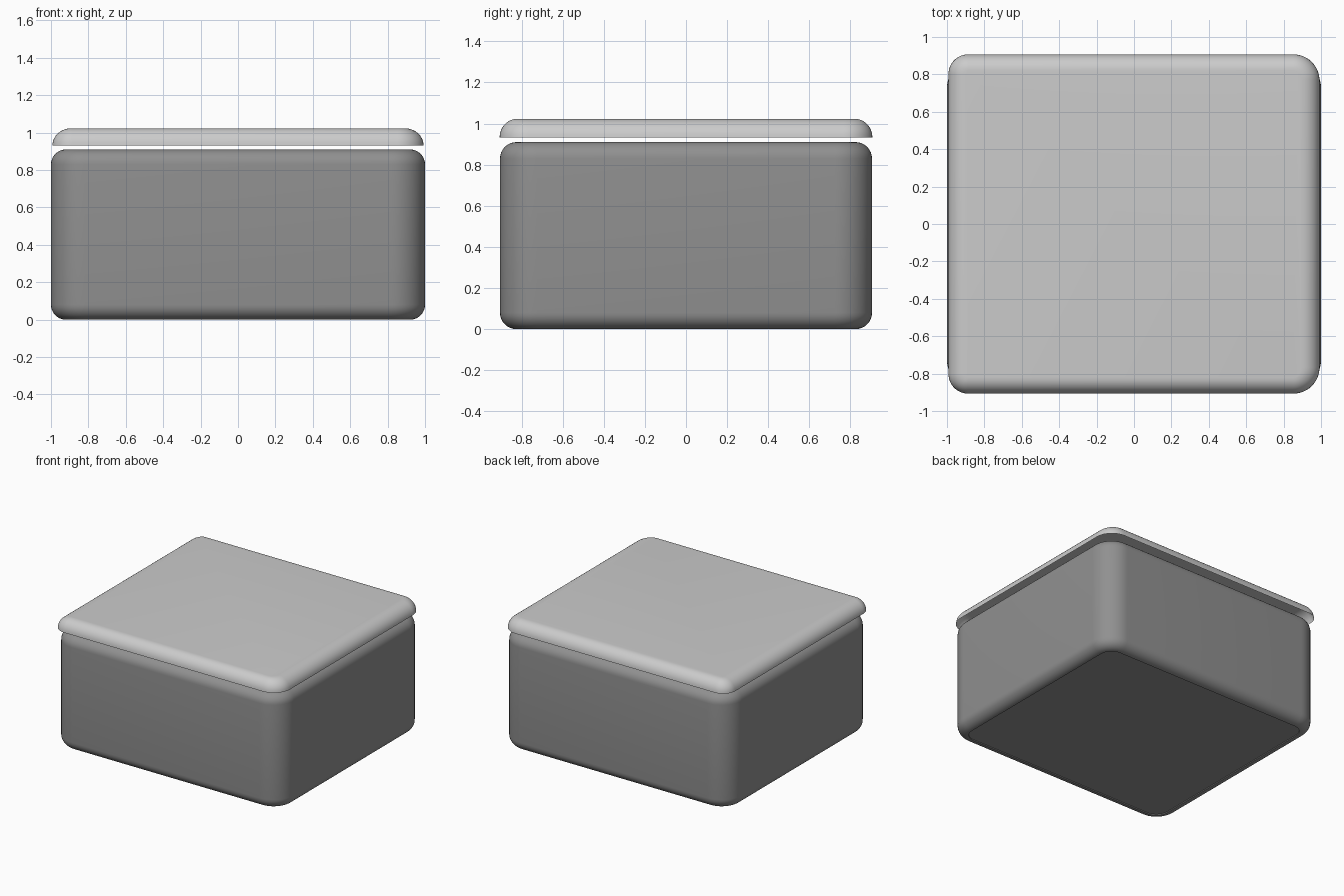
import bpy, bmesh
from math import sin, cos, pi

if "Cube" in bpy.data.objects:
    bpy.data.objects.remove(bpy.data.objects["Cube"])

SEG = 12  # segments per rounded corner


def ring(hx, hy, r_right, r_left, dx, dy):
    """Rounded rectangle outline, inset by dx / dy around fixed corner centres."""
    pts = []
    corners = [(1, 1, r_right), (-1, 1, r_left), (-1, -1, r_left), (1, -1, r_right)]
    for q, (sx, sy, r) in enumerate(corners):
        for i in range(SEG + 1):
            a = (q + i / SEG) * pi / 2
            pts.append((sx * (hx - r) + (r - dx) * cos(a),
                        sy * (hy - r) + (r - dy) * sin(a)))
    return pts


def loft(name, hx, hy, r_right, r_left, profile, floor=True):
    """Stack of rings joined into a solid; profile holds (dx, dy, z)."""
    bm = bmesh.new()
    rings = [[bm.verts.new((x, y, z)) for x, y in ring(hx, hy, r_right, r_left, dx, dy)]
             for dx, dy, z in profile]
    n = len(rings[0])
    for lo, hi in zip(rings, rings[1:]):
        for i in range(n):
            j = (i + 1) % n
            bm.faces.new((lo[i], lo[j], hi[j], hi[i]))
    if floor:
        bm.faces.new(rings[0][::-1])
    bm.faces.new(rings[-1])
    mesh = bpy.data.meshes.new(name)
    bm.to_mesh(mesh)
    bm.free()
    ob = bpy.data.objects.new(name, mesh)
    bpy.context.collection.objects.link(ob)
    bpy.context.view_layer.objects.active = ob
    ob.select_set(True)
    bpy.ops.object.shade_smooth_by_angle()
    ob.select_set(False)
    return ob


def quarter(dx, dy, dz, z_edge, steps=8):
    """Quarter-round edge going from the vertical side up to the flat top."""
    return [(dx * (1 - cos(t)), dy * (1 - cos(t)), z_edge + dz * sin(t))
            for t in (i * pi / 2 / steps for i in range(steps + 1))]


# box body, rounded at the bottom and the top, with a shallow recessed base
top = quarter(0.08, 0.08, 0.08, 0.83)
bottom = [(dx, dy, 0.91 - z) for dx, dy, z in reversed(top)]
body = loft("box_body", 1.0, 0.905, 0.18, 0.18, [(0.082, 0.082, 0.006)] + bottom + top)
dark = bpy.data.materials.new("dark_grey")
dark.diffuse_color = (0.28, 0.28, 0.28, 1)
dark.use_nodes = True
dark.node_tree.nodes["Principled BSDF"].inputs["Base Color"].default_value = dark.diffuse_color
body.data.materials.append(dark)

# lid, an open shell with a rounded upper edge
loft("lid", 0.992, 0.907, 0.14, 0.105, quarter(0.1, 0.085, 0.091, 0.932), floor=False)
